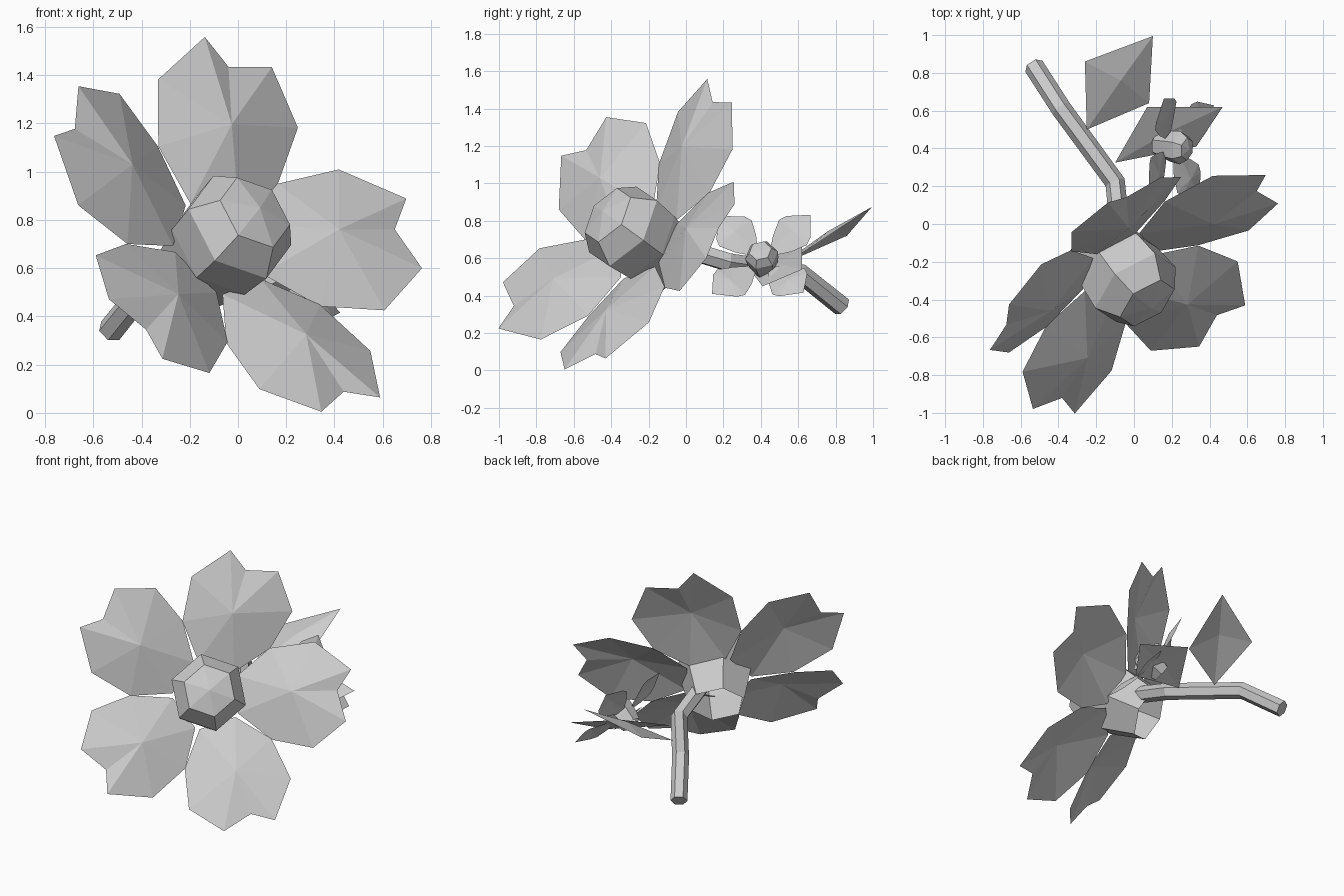
import bpy, bmesh
from math import cos, sin, pi, radians
from mathutils import Matrix, Vector

if "Cube" in bpy.data.objects:
    bpy.data.objects.remove(bpy.data.objects["Cube"], do_unlink=True)

grey = bpy.data.materials.new("plain_grey")
grey.use_nodes = True
grey.diffuse_color = (0.6, 0.6, 0.6, 1)
grey.node_tree.nodes["Principled BSDF"].inputs["Base Color"].default_value = (0.6, 0.6, 0.6, 1)


def finish(name, bm, matrix=None):
    mesh = bpy.data.meshes.new(name)
    if matrix:
        bm.transform(matrix)
    bm.to_mesh(mesh)
    bm.free()
    mesh.materials.append(grey)
    obj = bpy.data.objects.new(name, mesh)
    bpy.context.collection.objects.link(obj)
    return obj


def frame(center, normal, side):
    """Matrix whose z axis is the flower's facing direction."""
    n = Vector(normal).normalized()
    u = Vector(side)
    u = (u - n * u.dot(n)).normalized()
    rot = Matrix((u, n.cross(u), n)).transposed().to_4x4()
    return Matrix.Translation(center) @ rot


def fan(name, hub, rim, matrix=None):
    """Faceted blade: triangles from a hub to a closed rim."""
    bm = bmesh.new()
    h = bm.verts.new(hub)
    ring = [bm.verts.new(p) for p in rim]
    for a, b in zip(ring, ring[1:] + ring[:1]):
        bm.faces.new((h, a, b))
    return finish(name, bm, matrix)


def flower_center(name, profile, sides, turn, matrix):
    """Faceted dome lathed from (radius, height) rings, open at the back."""
    bm = bmesh.new()
    top = bm.verts.new((0, 0, profile[0][1]))
    prev = None
    for r, z in profile[1:]:
        ring = [bm.verts.new((r * cos(turn + 2 * pi * i / sides),
                              r * sin(turn + 2 * pi * i / sides), z)) for i in range(sides)]
        for i in range(sides):
            j = (i + 1) % sides
            bm.faces.new((top, ring[i], ring[j]) if prev is None
                         else (prev[i], ring[i], ring[j], prev[j]))
        prev = ring
    return finish(name, bm, matrix)


# Large flower: five notched petals around a faceted dome
big = frame((-0.008, -0.316, 0.755), (0.525, -0.686, 0.505), (0.795, 0.607, 0))
petal = [(0.19, -0.12, -0.15), (0.40, -0.295, -0.115), (0.66, -0.36, -0.037),
         (0.87, -0.20, 0.035), (0.82, 0, 0.012), (0.91, 0.13, 0.043),
         (0.685, 0.318, -0.04), (0.40, 0.29, -0.11), (0.19, 0.12, -0.15)]
for i in range(5):
    fan(f"large_petal_{i + 1}", (0.53, 0, 0.012), petal,
        big @ Matrix.Rotation(2 * pi * i / 5, 4, 'Z'))
dome = [(0, 0.19), (0.17, 0.15), (0.25, 0.03), (0.235, -0.125), (0.18, -0.35)]
flower_center("large_flower_center", dome, 6, radians(40), big)

# Small flower: four pointed petals
small = frame((0.235, 0.405, 0.61), (0.83, -0.14, 0.54), (0.14, 1, 0))
half = [(0.08, 0.03, -0.04), (0.14, 0.075, -0.03), (0.22, 0.115, -0.01), (0.26, 0.10, 0)]
bud_petal = [(x, -y, z) for x, y, z in half] + [(0.35, 0, 0.02)] + half[::-1]
for i in range(4):
    fan(f"small_petal_{i + 1}", (0.22, 0, 0.01), bud_petal,
        small @ Matrix.Rotation(pi / 4 + pi / 2 * i, 4, 'Z'))
flower_center("small_flower_center", [(r * 0.36, z * 0.37) for r, z in dome],
              6, radians(15), small)

# Leaves: folded diamonds
fan("outer_leaf", (-0.07, 0.76, 0.745),
    [(-0.25, 0.50, 0.56), (0.08, 0.64, 0.64), (0.10, 0.995, 0.875), (-0.26, 0.86, 0.72)])
fan("inner_leaf", (0.19, 0.49, 0.57),
    [(-0.10, 0.325, 0.56), (0.33, 0.41, 0.45), (0.47, 0.62, 0.54), (0.07, 0.62, 0.665)])

# Stem: bent six-sided tube
path = [Vector(p) for p in ((-0.53, 0.835, 0.34), (-0.385, 0.61, 0.52),
                            (-0.10, 0.22, 0.58), (-0.06, -0.17, 0.70))]
bm = bmesh.new()
prev = None
for k, p in enumerate(path):
    along = path[min(k + 1, 3)] - path[max(k - 1, 0)]
    m = frame(p, along, (0, 0, 1)) @ Matrix.Rotation(pi / 6, 4, 'Z')
    ring = [bm.verts.new(m @ Vector((0.054 * cos(pi * i / 3), 0.054 * sin(pi * i / 3), 0)))
            for i in range(6)]
    if prev:
        for i in range(6):
            j = (i + 1) % 6
            bm.faces.new((prev[i], prev[j], ring[j], ring[i]))
    else:
        bm.faces.new(ring[::-1])
    prev = ring
bm.faces.new(prev)
finish("stem", bm)
